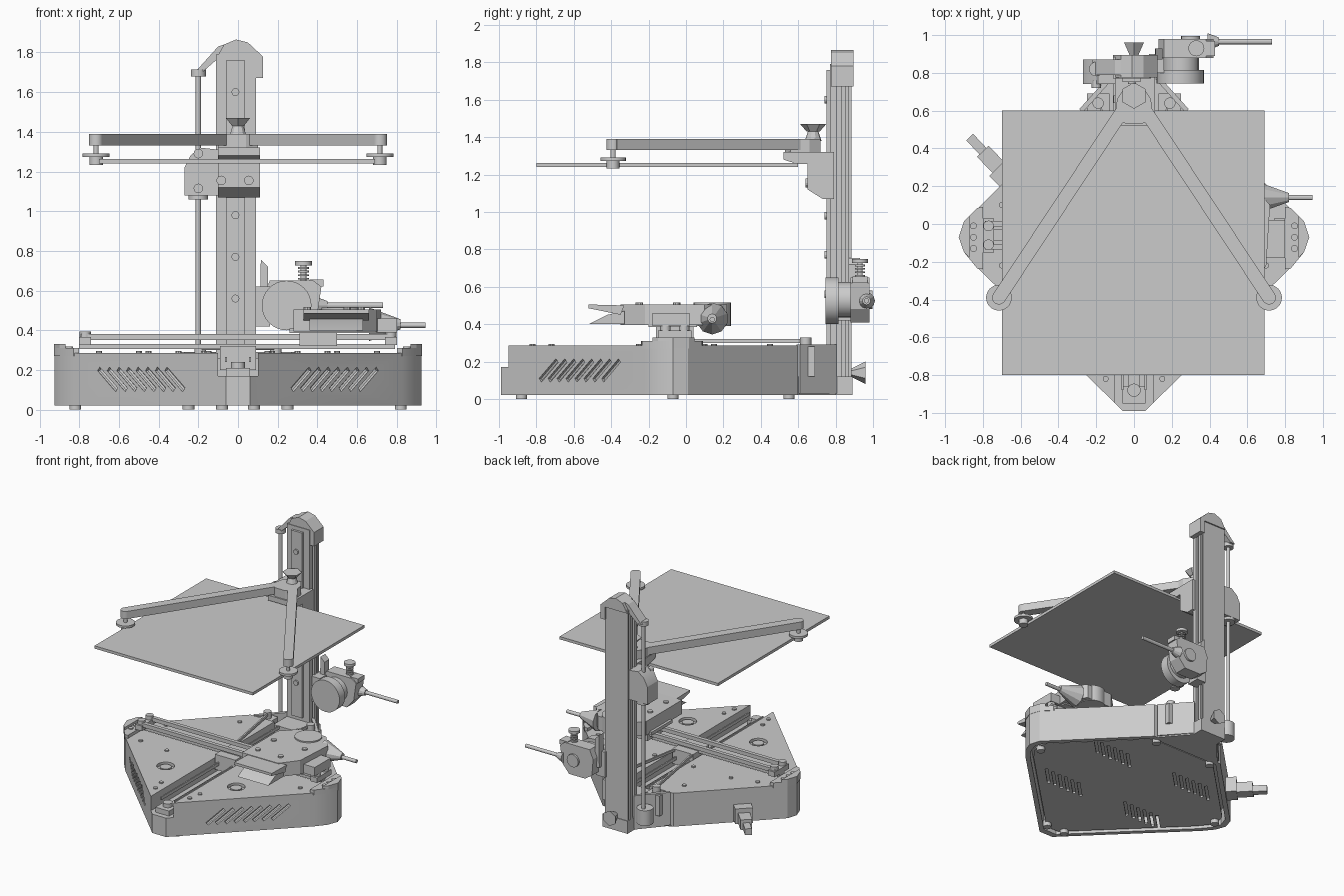
import bpy, bmesh, math
from mathutils import Vector


def finish(name, bm):
    bmesh.ops.recalc_face_normals(bm, faces=bm.faces)
    me = bpy.data.meshes.new(name)
    bm.to_mesh(me)
    bm.free()
    ob = bpy.data.objects.new(name, me)
    bpy.context.collection.objects.link(ob)
    return ob


def prism(name, pts, a, b, axis='z'):
    """Extrude a 2D outline along one axis from a to b."""
    put = {'z': lambda u, v, w: (u, v, w), 'y': lambda u, v, w: (u, w, v),
           'x': lambda u, v, w: (w, u, v)}[axis]
    bm = bmesh.new()
    lo = [bm.verts.new(put(u, v, a)) for u, v in pts]
    hi = [bm.verts.new(put(u, v, b)) for u, v in pts]
    bm.faces.new(lo)
    bm.faces.new(hi)
    n = len(pts)
    for i in range(n):
        bm.faces.new((lo[i], lo[(i + 1) % n], hi[(i + 1) % n], hi[i]))
    return finish(name, bm)


def box(name, x0, x1, y0, y1, z0, z1):
    return prism(name, [(x0, y0), (x1, y0), (x1, y1), (x0, y1)], z0, z1)


def cyl(name, p0, p1, r, r2=None, n=24):
    p0, p1 = Vector(p0), Vector(p1)
    d = p1 - p0
    bm = bmesh.new()
    bmesh.ops.create_cone(bm, cap_ends=True, segments=n, radius1=r,
                          radius2=r if r2 is None else r2, depth=d.length)
    bmesh.ops.rotate(bm, verts=bm.verts, matrix=d.to_track_quat('Z', 'Y').to_matrix())
    bmesh.ops.translate(bm, verts=bm.verts, vec=(p0 + p1) / 2)
    return finish(name, bm)


def cut(ob, cutter):
    m = ob.modifiers.new('cut', 'BOOLEAN')
    m.operation, m.solver, m.object = 'DIFFERENCE', 'EXACT', cutter
    cutter.hide_render = True
    bpy.context.view_layer.objects.active = ob
    bpy.ops.object.modifier_apply(modifier=m.name)
    bpy.data.objects.remove(cutter)


def mirrored(half):
    return half + [(-x, y) for x, y in reversed(half)]


def bar(name, a, b, w, z0, z1):
    """Straight flat bar between two plan points."""
    a, b = Vector(a), Vector(b)
    d = (b - a).normalized() * w / 2
    s = Vector((-d.y, d.x))
    return prism(name, [tuple(p) for p in (a + s, a - s, b - s, b + s)], z0, z1)


# base housing: a square turned 45 degrees with rounded corners
half = [(0.06, -0.99), (0.10, -0.95), (0.83, -0.23), (0.895, -0.15), (0.925, -0.07),
        (0.90, 0.01), (0.83, 0.08), (0.31, 0.60)]
base = prism('base_housing', mirrored(half), 0.02, 0.285)
inner = [(x * 0.95, (y + 0.07) * 0.95 - 0.07) for x, y in half]
cut(base, prism('hollow', mirrored(inner), -0.1, 0.14))
cut(base, box('channel', -0.10, 0.10, -1.1, 0.7, 0.17, 0.5))
for s in (-1, 1):
    for i in range(8):
        x = 0.485 + (i - 3.5) * 0.048
        cut(base, cyl('slot', (s * (x - 0.045), x - 0.045 - 1.05, 0.10),
                      (s * (x + 0.045), x + 0.045 - 1.05, 0.205), 0.014, n=8))
    cut(base, cyl('ring_cut', (s * 0.31, -0.465, 0.26), (s * 0.31, -0.465, 0.4), 0.065))
    cyl('ring_insert', (s * 0.31, -0.465, 0.25), (s * 0.31, -0.465, 0.28), 0.042)
bottom = [(x * 0.92, (y + 0.07) * 0.92 - 0.07) for x, y in half]
panel = prism('bottom_panel', mirrored(bottom), 0.03, 0.045)
for s in (-1, 1):
    for y in (-0.35, 0.2):
        for i in range(6):
            x = s * (0.22 + i * 0.06)
            cut(panel, bar('slit', (x - 0.07, y - 0.07), (x + 0.07, y + 0.07), 0.02, 0, 0.1))

# side corner caps, panel screws and feet
for s in (-1, 1):
    cap = [(0.80, -0.24), (0.83, -0.235), (0.90, -0.15), (0.928, -0.07), (0.90, 0.015),
           (0.83, 0.085), (0.80, 0.09)]
    prism('corner_cap', [(s * x, y) for x, y in cap], 0.27, 0.31)
    prism('corner_lip', [(s * x, y) for x, y in
          [(0.87, -0.18), (0.90, -0.15), (0.928, -0.07), (0.90, 0.015), (0.87, 0.045)]], 0.3, 0.33)
    for y in (-0.13, -0.07, -0.01):
        cyl('cap_screw', (s * 0.85, y, 0.30), (s * 0.85, y, 0.318), 0.018, n=12)
    for x, y in ((0.15, -0.82), (0.17, -0.72), (0.45, -0.25), (0.70, -0.22), (0.70, 0.10),
                 (0.30, 0.45), (0.17, 0.15), (0.5, 0.15)):
        cyl('panel_screw', (s * x, y, 0.28), (s * x, y, 0.295), 0.016, n=10)
    for x, y in ((0.82, -0.07), (0.08, -0.88), (0.25, 0.55)):
        cyl('foot', (s * x, y, 0.0), (s * x, y, 0.05), 0.03, n=16)

# lengthwise rail, carriage and front idler inside the channel
box('long_rail', -0.03, 0.03, -0.90, 0.60, 0.16, 0.20)
box('cross_carriage', -0.09, 0.09, -0.16, 0.04, 0.20, 0.32)
box('front_idler_block', -0.06, 0.06, -0.95, -0.86, 0.17, 0.21)
cyl('front_idler', (0, -0.88, 0.17), (0, -0.88, 0.24), 0.035)
for s in (-1, 1):
    box('long_belt', s * 0.06 - 0.005, s * 0.06 + 0.005, -0.88, 0.6, 0.24, 0.265)

# cross gantry with its double rail and end pulleys
box('gantry_lower_bar', -0.80, 0.79, -0.09, -0.03, 0.305, 0.33)
for y in (-0.12, 0.0):
    box('gantry_rail', -0.79, 0.78, y - 0.015, y + 0.015, 0.35, 0.38)
for s in (-1, 1):
    box('gantry_end_clamp', s * 0.77 - 0.03, s * 0.77 + 0.03, -0.15, 0.03, 0.325, 0.365)
    for y in (-0.11, -0.01):
        cyl('gantry_pulley', (s * 0.77, y, 0.36), (s * 0.77, y, 0.395), 0.028, n=16)
    # drive motors, belts and braces at the tower foot
    bar('drive_belt', (s * 0.18, 0.64), (s * 0.07, 0.0), 0.012, 0.30, 0.32)
    box('drive_motor', s * 0.19 - 0.06, s * 0.19 + 0.06, 0.58, 0.69, 0.12, 0.28)
    cyl('drive_pulley', (s * 0.19, 0.64, 0.28), (s * 0.19, 0.64, 0.33), 0.03, n=16)
    bar('tower_brace', (s * 0.28, 0.60), (s * 0.10, 0.80), 0.025, 0.03, 0.29)

# tower foot
prism('tower_foot', mirrored([(0.30, 0.58), (0.11, 0.80), (0.11, 0.89)]), 0.02, 0.12)
box('tower_foot_block', -0.11, 0.11, 0.60, 0.79, 0.10, 0.26)
cyl('rear_plug', (0, 0.88, 0.14), (0, 0.96, 0.14), 0.02, 0.06, n=6)

# upright tower with grooved sides, front rail and cap
tower = [(0.10, 0.77), (0.10, 0.805), (0.08, 0.805), (0.08, 0.83), (0.10, 0.83),
         (0.10, 0.855), (0.085, 0.855), (0.085, 0.87), (0.10, 0.87), (0.10, 0.885)]
prism('tower', [(x - 0.01, y) for x, y in mirrored(tower)], 0.02, 1.79)
box('tower_rail', -0.06, 0.035, 0.752, 0.775, 0.29, 1.76)
for z in (0.56, 0.77, 0.98, 1.60):
    cyl('rail_screw', (-0.013, 0.74, z), (-0.013, 0.76, z), 0.02, n=12)
prism('tower_cap', [(-0.11, 1.77), (-0.07, 1.84), (-0.01, 1.865), (0.05, 1.85), (0.125, 1.78),
                    (0.125, 1.67), (0.085, 1.67), (0.085, 1.77)], 0.775, 0.895, 'y')
prism('cap_arm', [(-0.10, 1.83), (-0.07, 1.84), (-0.07, 1.77), (-0.10, 1.77), (-0.18, 1.70),
                  (-0.22, 1.70), (-0.19, 1.73)], 0.79, 0.87, 'y')

# lifting screw beside the tower
cyl('lift_screw', (-0.2, 0.82, 0.12), (-0.2, 0.82, 1.70), 0.014, n=12)
cyl('lift_screw_top', (-0.2, 0.82, 1.68), (-0.2, 0.82, 1.715), 0.038)
cyl('lift_motor', (-0.2, 0.80, 0.10), (-0.2, 0.80, 0.22), 0.06)
cyl('lift_nut', (-0.2, 0.82, 1.06), (-0.2, 0.82, 1.13), 0.05)

# lifting bracket
prism('lift_bracket', [(0.65, 1.12), (0.73, 1.07), (0.79, 1.07), (0.79, 1.32), (0.52, 1.32),
                       (0.52, 1.28), (0.60, 1.255), (0.65, 1.255)], -0.10, 0.11, 'x')
prism('lift_bracket_wing', [(-0.27, 1.08), (-0.10, 1.08), (-0.10, 1.31), (-0.19, 1.32),
                            (-0.24, 1.28), (-0.27, 1.22)], 0.74, 0.87, 'y')
for x, z in ((-0.085, 1.155), (0.055, 1.155), (-0.2, 1.115), (-0.2, 1.29)):
    y = 0.72 if x == -0.2 else 0.64
    cyl('bracket_screw', (x, y, z), (x, y + 0.04, z), 0.024, n=12)

# build plate with V shaped arms and corner clamps
box('build_plate', -0.70, 0.69, -0.80, 0.60, 1.24, 1.262)
prism('arm_hub', mirrored([(0.04, 0.53), (0.10, 0.56), (0.09, 0.66), (0.05, 0.72)]), 1.32, 1.39)
for s in (-1, 1):
    x, y = s * 0.715, -0.39
    bar('arm', (s * 0.06, 0.60), (x, y), 0.072, 1.33, 1.39)
    cyl('arm_end', (x, y, 1.33), (x, y, 1.39), 0.036)
    cyl('clamp_disc', (x, y, 1.272), (x, y, 1.29), 0.068, n=32)
    cyl('clamp_post', (x, y, 1.235), (x, y, 1.34), 0.013, n=12)
    cyl('clamp_foot', (x, y, 1.232), (x, y, 1.272), 0.034)
cyl('hub_knob_neck', (0, 0.68, 1.38), (0, 0.68, 1.44), 0.045, 0.025, n=10)
cyl('hub_knob', (0, 0.68, 1.43), (0, 0.68, 1.47), 0.035, 0.07, n=6)

# tool head riding on the gantry
box('head_slider', 0.31, 0.50, -0.16, 0.04, 0.32, 0.40)
box('head_plate', 0.26, 0.70, -0.20, 0.06, 0.385, 0.41)
prism('head_body', [(0.28, -0.35), (0.60, -0.35), (0.70, -0.22), (0.72, 0.10), (0.62, 0.22),
                    (0.40, 0.22), (0.28, 0.10)], 0.395, 0.505)
prism('head_duct', [(-0.52, 0.485), (-0.35, 0.45), (-0.33, 0.50), (-0.52, 0.505)], 0.33, 0.66, 'x')
prism('head_duct_lower', [(-0.52, 0.40), (-0.33, 0.40), (-0.33, 0.47), (-0.42, 0.45)], 0.36, 0.63, 'x')
cyl('head_gear', (0.52, 0.14, 0.39), (0.52, 0.14, 0.515), 0.10)
box('head_side_block', 0.70, 0.80, -0.18, 0.02, 0.39, 0.46)
cyl('head_cone', (0.66, 0.14, 0.43), (0.82, 0.14, 0.43), 0.085, 0.025, n=10)
cyl('head_filament', (0.80, 0.14, 0.425), (0.945, 0.14, 0.425), 0.014, n=12)
for x, y in ((0.35, -0.25), (0.55, -0.25), (0.35, -0.05), (0.62, -0.05)):
    cyl('head_screw', (x, y, 0.50), (x, y, 0.516), 0.02, n=10)

# feeder mounted behind the tower
cyl('feeder_motor', (0.245, 0.745, 0.525), (0.245, 0.815, 0.525), 0.125, n=32)
box('feeder_bracket', 0.08, 0.16, 0.80, 0.90, 0.42, 0.62)
cyl('feeder_gear', (0.25, 0.81, 0.53), (0.25, 0.89, 0.53), 0.095, n=16)
prism('feeder_body', [(0.14, 0.45), (0.20, 0.41), (0.34, 0.41), (0.40, 0.48), (0.42, 0.62),
                      (0.38, 0.65), (0.16, 0.65), (0.13, 0.58)], 0.88, 0.98, 'y')
prism('feeder_lever', [(0.11, 0.50), (0.15, 0.50), (0.15, 0.72), (0.115, 0.755)], 0.87, 0.93, 'y')
box('feeder_arm', 0.36, 0.43, 0.89, 0.97, 0.62, 0.655)
cyl('feeder_bolt', (0.33, 0.93, 0.64), (0.33, 0.93, 0.74), 0.014, n=12)
for i in range(4):
    cyl('feeder_spring_coil', (0.33, 0.93, 0.655 + i * 0.018), (0.33, 0.93, 0.664 + i * 0.018), 0.027, n=16)
cyl('feeder_knob', (0.33, 0.93, 0.727), (0.33, 0.93, 0.748), 0.042)
cyl('feeder_boss', (0.30, 0.96, 0.53), (0.30, 0.996, 0.53), 0.05)
cyl('feeder_nozzle', (0.39, 0.965, 0.525), (0.45, 0.965, 0.525), 0.045, 0.022, n=12)
cyl('feeder_filament', (0.44, 0.965, 0.525), (0.73, 0.965, 0.525), 0.014, n=12)

# power socket, plug and cable stub on the back left wall
bar('power_socket', (-0.64, 0.22), (-0.72, 0.30), 0.13, 0.04, 0.16)
bar('power_plug', (-0.70, 0.28), (-0.80, 0.385), 0.085, 0.045, 0.125)
bar('power_cable', (-0.79, 0.375), (-0.87, 0.46), 0.05, 0.05, 0.10)

# soft shading on round parts, hard edges kept
bpy.ops.object.select_all(action='SELECT')
bpy.context.view_layer.objects.active = base
bpy.ops.object.shade_smooth_by_angle(angle=math.radians(25))
